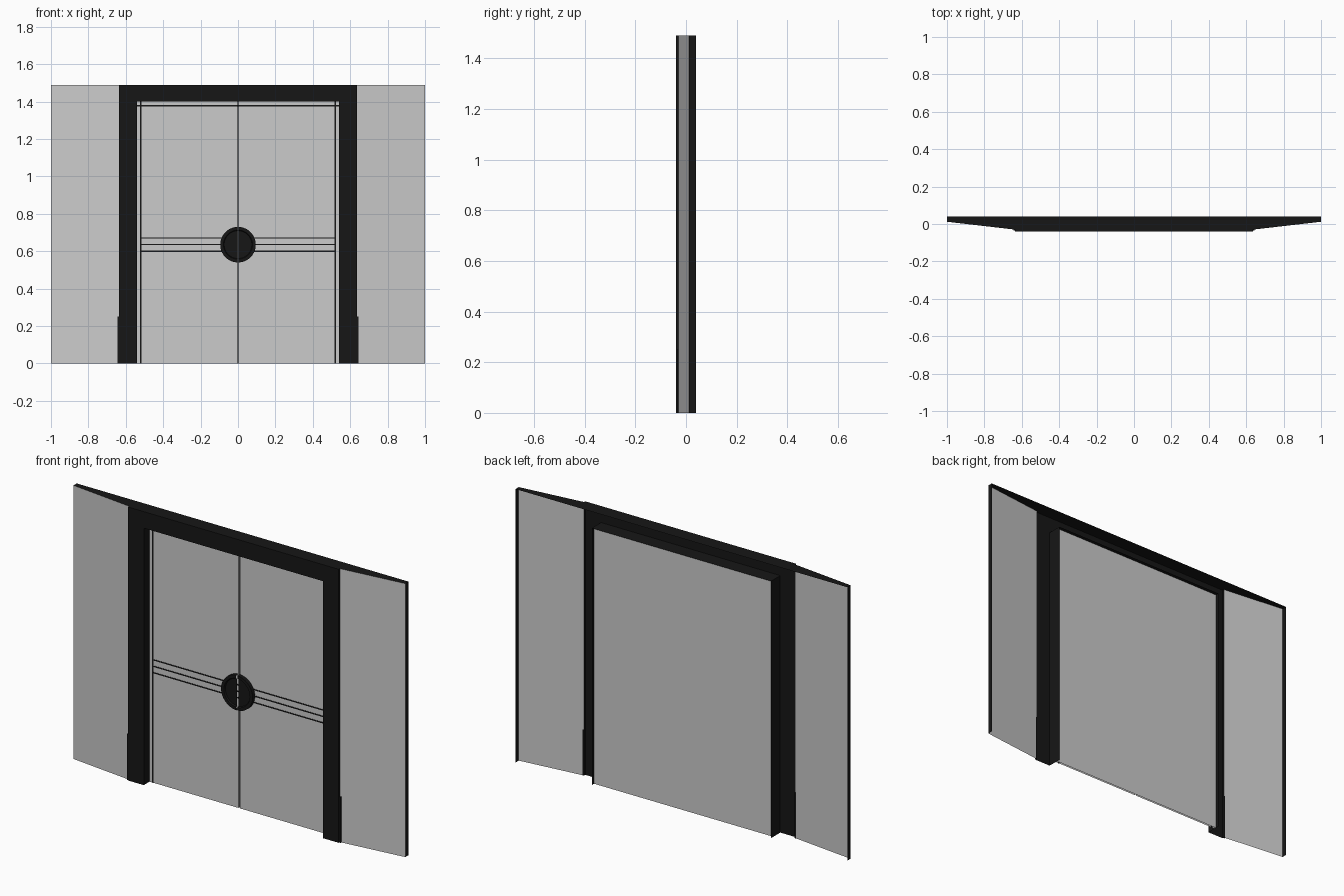
import bpy, bmesh, math

if "Cube" in bpy.data.objects:
    bpy.data.objects.remove(bpy.data.objects["Cube"])

H, W = 1.49, 0.635          # wall height, outer half width of the frame
DOOR_W, DOOR_H = 0.54, 1.40 # opening half width and height


def material(name, v):
    m = bpy.data.materials.new(name)
    m.diffuse_color = (v, v, v, 1)
    m.use_nodes = True
    m.node_tree.nodes["Principled BSDF"].inputs["Base Color"].default_value = m.diffuse_color
    return m


BLACK = material("black_trim", 0.008)
SLOT = material("slot_grey", 0.12)


def mesh_object(name, verts, faces, mat=None):
    me = bpy.data.meshes.new(name)
    me.from_pydata(verts, [], faces)
    ob = bpy.data.objects.new(name, me)
    bpy.context.collection.objects.link(ob)
    if mat:
        me.materials.append(mat)
    return ob


def wall(name, path, z0, z1, mat=None):
    """Open sheet: an xy path raised from z0 to z1."""
    n = len(path)
    verts = [(x, y, z) for z in (z0, z1) for x, y in path]
    faces = [(i, i + 1, n + i + 1, n + i) for i in range(n - 1)]
    return mesh_object(name, verts, faces, mat)


def box(name, x0, x1, y0, y1, z0, z1, mat=None):
    verts = [(x, y, z) for z in (z0, z1) for x, y in
             ((x0, y0), (x1, y0), (x1, y1), (x0, y1))]
    faces = [(3, 2, 1, 0), (4, 5, 6, 7)] + \
            [(i, (i + 1) % 4, 4 + (i + 1) % 4, 4 + i) for i in range(4)]
    return mesh_object(name, verts, faces, mat)


def mirror_x(ob):
    mod = ob.modifiers.new("mirror", 'MIRROR')
    mod.use_axis[0] = True
    mod.use_mirror_merge = False


# Slanted side walls with their end caps (open at the back)
mirror_x(wall("side_wall", [(W, -0.03), (1, 0.012)], 0, H))
mirror_x(wall("wall_end", [(1, 0.012), (1, 0.04)], 0, H, BLACK))

# One black cap over the whole top
right = [(W, -0.04), (W, -0.03), (1, 0.012), (1, 0.04)]
outline = right + [(-x, y) for x, y in reversed(right)]
mesh_object("top_cap", [(x, y, H) for x, y in outline],
            [tuple(range(len(outline)))], BLACK)

# Door frame: front plate and deep inner reveal, swept round the opening
rings = [(W, H, -0.04), (DOOR_W, DOOR_H, -0.04), (DOOR_W, DOOR_H, 0.04)]
fv = [p for w, h, y in rings
      for p in ((-w, y, 0), (-w, y, h), (w, y, h), (w, y, 0))]
ff = [(4 * r + i, 4 * r + i + 4, 4 * r + i + 5, 4 * r + i + 1)
      for r in range(2) for i in range(3)]
mesh_object("door_frame", fv, ff, BLACK)
mirror_x(wall("frame_edge", [(W, -0.04), (W, -0.03)], 0, H, BLACK))
mirror_x(box("frame_foot", W, 0.643, -0.036, -0.028, 0, 0.25, BLACK))

# Door leaves in front of a plain backing sheet
wall("door_backing", [(-DOOR_W, 0.02), (DOOR_W, 0.02)], 0, DOOR_H)
mirror_x(wall("door_leaf", [(0.005, 0.02), (0.005, 0.01), (DOOR_W, 0.01)],
              0, DOOR_H))
wall("centre_slot", [(-0.005, 0.018), (0.005, 0.018)], 0, DOOR_H, SLOT)

# Thin black lines on the doors
mirror_x(box("side_line", 0.516, 0.525, 0.008, 0.011, 0, DOOR_H, BLACK))
box("top_line", -DOOR_W, DOOR_W, 0.008, 0.011, 1.375, 1.382, BLACK)
for z in (0.60, 0.635, 0.67):
    mirror_x(box("middle_line", 0.005, 0.52, 0.008, 0.011,
                 z - 0.003, z + 0.003, BLACK))

# Round lock: half disc with a raised rim and sunken face, mirrored
N, gap, zc = 24, 0.004, 0.635
bm = bmesh.new()
loops = []
for r, y in ((0.095, 0.01), (0.095, -0.01), (0.078, -0.01), (0.074, -0.002)):
    a = math.acos(gap / r)
    loops.append([bm.verts.new((r * math.cos(t), y, zc + r * math.sin(t)))
                  for t in (-a + 2 * a * i / N for i in range(N + 1))])
for p, q in zip(loops, loops[1:]):
    for i in range(N):
        bm.faces.new((p[i], p[i + 1], q[i + 1], q[i]))
bm.faces.new(loops[-1])
bmesh.ops.recalc_face_normals(bm, faces=bm.faces)
lock = mesh_object("round_lock", [], [], BLACK)
bm.to_mesh(lock.data)
bm.free()
mirror_x(lock)
